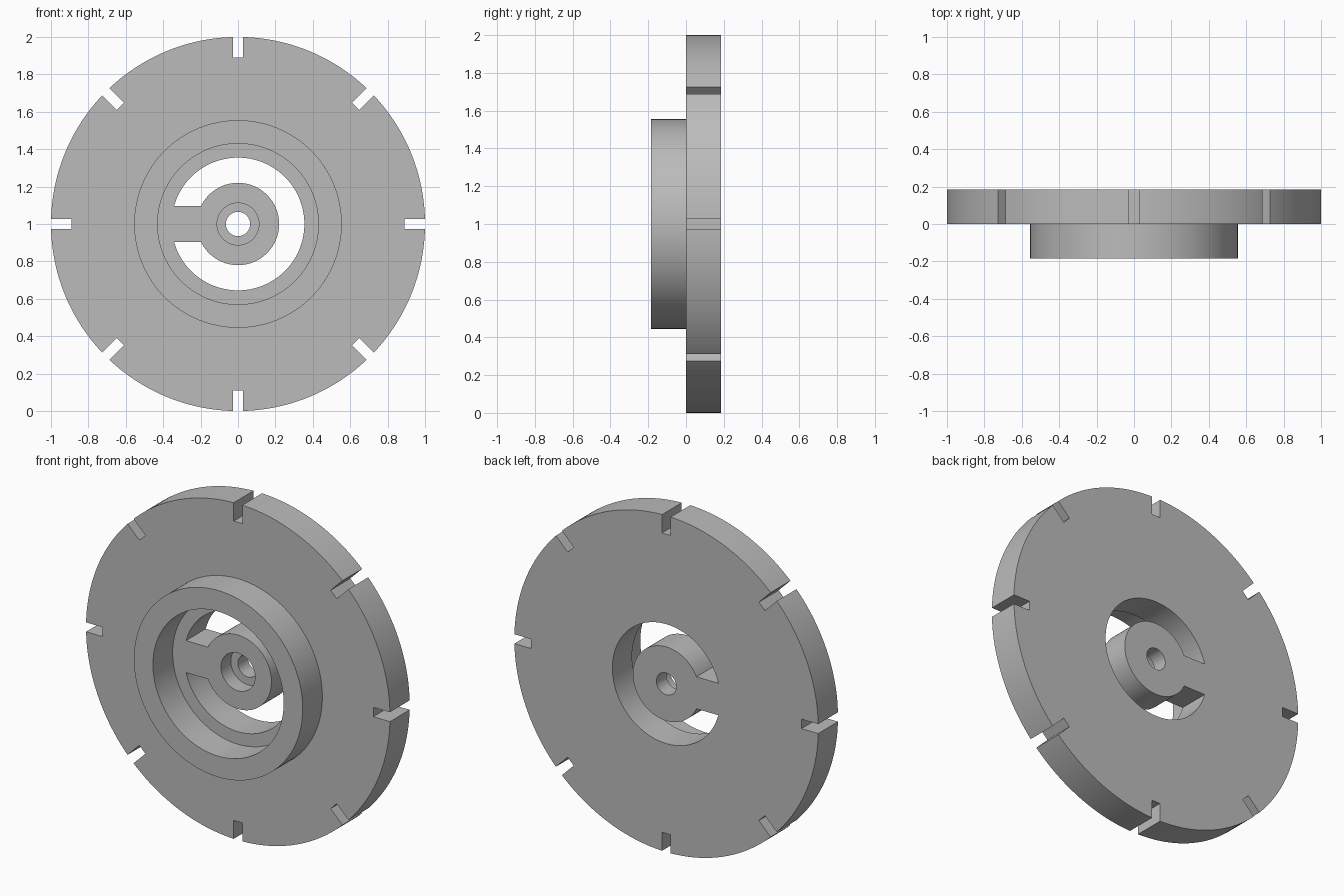
import bpy, bmesh
from math import sin, cos, asin, pi
from mathutils import Matrix, Vector

cube = bpy.data.objects.get("Cube")
if cube:
    bpy.data.objects.remove(cube, do_unlink=True)

THICK = 0.185
CENTRE = Vector((0, 0, 1))

grey = bpy.data.materials.new("machined_grey")
grey.use_nodes = True
colour = (0.5, 0.5, 0.5, 1)
grey.diffuse_color = colour
grey.node_tree.nodes["Principled BSDF"].inputs["Base Color"].default_value = colour


def arc(radius, start, end, steps):
    """Points on an arc in the plane of the wheel."""
    angles = [start + (end - start) * i / steps for i in range(steps + 1)]
    return [(radius * cos(a), radius * sin(a)) for a in angles]


def circle(radius, steps=128):
    return arc(radius, 0, 2 * pi, steps)[:-1]


def prism(name, outline, front, back, turn=0):
    """Extrude a flat outline along y, turned about the axle."""
    bm = bmesh.new()
    face = bm.faces.new([bm.verts.new((x, front, z)) for x, z in outline])
    moved = bmesh.ops.extrude_face_region(bm, geom=[face])["geom"]
    verts = [v for v in moved if isinstance(v, bmesh.types.BMVert)]
    bmesh.ops.translate(bm, verts=verts, vec=(0, back - front, 0))
    bmesh.ops.rotate(bm, verts=bm.verts, matrix=Matrix.Rotation(turn, 3, "Y"))
    bmesh.ops.translate(bm, verts=bm.verts, vec=CENTRE)
    bmesh.ops.recalc_face_normals(bm, faces=bm.faces)
    mesh = bpy.data.meshes.new(name)
    bm.to_mesh(mesh)
    bm.free()
    mesh.materials.append(grey)
    obj = bpy.data.objects.new(name, mesh)
    bpy.context.collection.objects.link(obj)
    return obj


def cut(target, cutters):
    """Cut the shapes out of the target and discard them."""
    bpy.context.view_layer.objects.active = target
    for cutter in cutters:
        cutter.hide_render = True
        mod = target.modifiers.new("cut", "BOOLEAN")
        mod.operation = "DIFFERENCE"
        mod.solver = "EXACT"
        mod.object = cutter
        bpy.ops.object.modifier_apply(modifier=mod.name)
        bpy.data.objects.remove(cutter, do_unlink=True)


# Slotted wheel with its hub left standing on a single arm
wheel = prism("slotted_wheel", circle(1, 192), 0, THICK)

# C-shaped window around the hub, open where the arm crosses on -x
OUTER, INNER, ARM = 0.355, 0.22, 0.095
a, b = pi - asin(ARM / OUTER), pi - asin(ARM / INNER)
window = arc(OUTER, -a, a, 112) + arc(INNER, b, -b, 96)
cutters = [prism("window_cutter", window, -0.1, 0.3)]

# Stepped axle bore
cutters.append(prism("bore_cutter", circle(0.065, 64), -0.1, 0.3))
cutters.append(prism("counterbore_cutter", circle(0.112, 96), -0.1, THICK / 2))

# Eight rim slots
slot = [(0.89, -0.028), (1.1, -0.028), (1.1, 0.028), (0.89, 0.028)]
for i in range(8):
    cutters.append(prism("slot_cutter", slot, -0.1, 0.3, i * pi / 4))
cut(wheel, cutters)

# Raised collar on the front
collar = prism("front_collar", circle(0.555), -THICK, 0)
cut(collar, [prism("collar_cutter", circle(0.43), -0.3, 0.1)])

# Smooth the round walls, keep the edges crisp
bpy.ops.object.select_all(action="DESELECT")
for obj in (wheel, collar):
    obj.select_set(True)
bpy.ops.object.shade_smooth_by_angle(angle=pi / 6)
